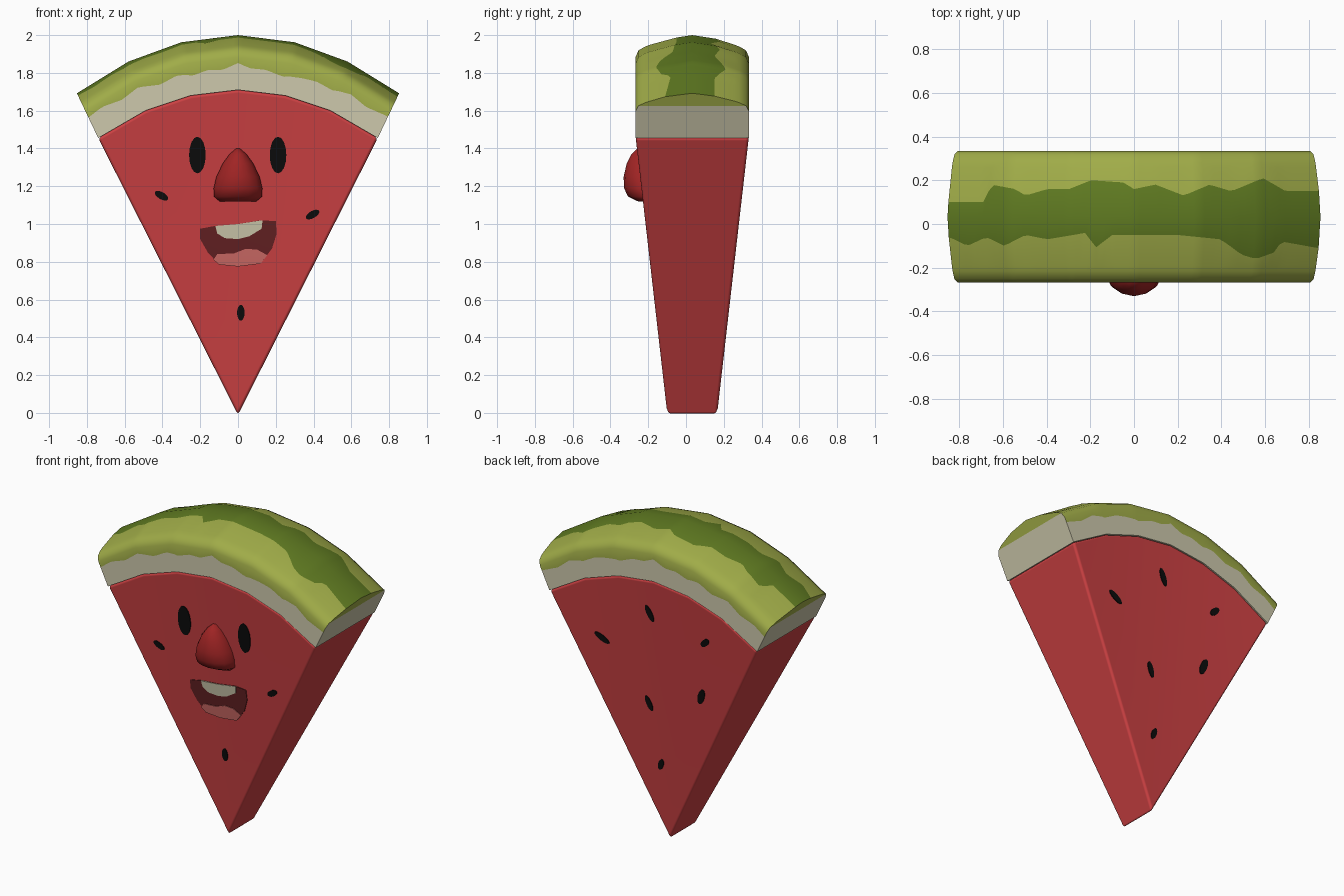
import bpy, bmesh, math

if "Cube" in bpy.data.objects:
    bpy.data.objects.remove(bpy.data.objects["Cube"])

YC = 0.033                                   # middle of the slice thickness
INNER = [(0, 1.71), (0.25, 1.68), (0.49, 1.60), (0.74, 1.455)]
OUTER = [(0, 2.0), (0.30, 1.962), (0.58, 1.86), (0.853, 1.692)]


def mirror_arc(pts):
    return [(-x, z) for x, z in reversed(pts[1:])] + pts


INNER, OUTER = mirror_arc(INNER), mirror_arc(OUTER)


def material(name, rgb):
    m = bpy.data.materials.new(name)
    lin = [(c / 255 / 12.92) if c < 11 else ((c / 255 + 0.055) / 1.055) ** 2.4 for c in rgb]
    m.diffuse_color = (*lin, 1)
    m.use_nodes = True
    m.node_tree.nodes["Principled BSDF"].inputs["Base Color"].default_value = m.diffuse_color
    return m


FLESH = material("flesh_red", (205, 65, 67))
NOSE = material("nose_red", (160, 36, 36))
PALE = material("pale_rind", (205, 200, 172))
LIGHT = material("light_green", (160, 172, 72))
DARK = material("dark_green", (95, 122, 33))
SEED = material("seed_black", (12, 12, 12))
MOUTH = material("mouth_maroon", (100, 33, 35))
TONGUE = material("tongue_pink", (205, 106, 101))


def make(name, verts, faces, mats, idx=None, angle=40, bevel=0):
    me = bpy.data.meshes.new(name)
    me.from_pydata(verts, [], faces)
    for m in mats:
        me.materials.append(m)
    if idx:
        me.polygons.foreach_set("material_index", idx)
    bm = bmesh.new()
    bm.from_mesh(me)
    bmesh.ops.recalc_face_normals(bm, faces=bm.faces)
    bm.to_mesh(me)
    bm.free()
    ob = bpy.data.objects.new(name, me)
    bpy.context.collection.objects.link(ob)
    bpy.ops.object.select_all(action='DESELECT')
    ob.select_set(True)
    bpy.context.view_layer.objects.active = ob
    bpy.ops.object.shade_smooth_by_angle(angle=math.radians(angle))
    if bevel:
        b = ob.modifiers.new("rounded_edges", 'BEVEL')
        b.width, b.segments, b.limit_method = bevel, 2, 'ANGLE'
        b.harden_normals = True
    return ob


def interp(table, x):
    if x <= table[0][0]:
        return table[0][1]
    for (a, p), (b, q) in zip(table, table[1:]):
        if x <= b:
            return p + (q - p) * (x - a) / (b - a)
    return table[-1][1]


def along(arc, u):                           # point on an arc, u from 0 to 6
    i = min(int(u), 5)
    f = u - i
    return [arc[i][k] * (1 - f) + arc[i + 1][k] * f for k in (0, 1)]


# Flesh wedge: a fan from the tip to the arc on both faces
verts, faces = [], []
for side in (-1, 1):
    verts.append((0, YC + side * 0.132, -0.01))
    verts += [(x, YC + side * 0.30, z) for x, z in INNER]
for i in range(1, 7):
    faces += [(0, i, i + 1), (8, 8 + i, 9 + i), (i, i + 1, i + 9, i + 8)]
faces += [(0, 1, 9, 8), (0, 7, 15, 8)]
make("flesh", verts, faces, [FLESH], bevel=0.016)

# Rind: swept cross-section with wavy colour borders
DOME = [(0, 1), (0.15, 0.92), (0.25, 0.79), (0.285, 0.72), (0.30, 0.60)]
STRIPE_BACK = [(-.85, .10), (-.69, .10), (-.66, .18), (-.55, .16), (-.5, .13), (-.4, .16),
               (-.3, .16), (-.2, .20), (-.05, .19), (0, .16), (.1, .18), (.23, .13),
               (.35, .18), (.45, .15), (.6, .21), (.7, .15), (.85, .15)]
STRIPE_FRONT = [(-.85, -.06), (-.77, -.10), (-.68, -.06), (-.6, -.10), (-.5, -.05),
                (-.4, -.07), (-.22, -.04), (-.18, -.11), (-.1, -.05), (.2, -.05),
                (.4, -.07), (.5, -.14), (.57, -.16), (.65, -.13), (.68, -.08), (.85, -.11)]
PALE_TOP = [(-1, .46), (-.9, .50), (-.78, .42), (-.66, .47), (-.52, .38), (-.4, .44),
            (-.3, .36), (-.2, .43), (-.1, .40), (0, .49), (.08, .42), (.18, .43), (.3, .34),
            (.42, .41), (.52, .44), (.64, .38), (.75, .48), (.86, .42), (1, .48)]
STEPS = 72
verts, faces, idx = [], [], []
for s in range(STEPS + 1):
    u = 6 * s / STEPS
    (xi, zi), (xo, zo) = along(INNER, u), along(OUTER, u)
    w = interp(PALE_TOP, u / 3 - 1)
    side = [(0.30, 0), (0.30, w)] + [(h, interp(DOME, h)) for h in (0.30, 0.285, 0.25, 0.225)]
    d1, d2 = interp(STRIPE_FRONT, xo) - YC, interp(STRIPE_BACK, xo) - YC
    section = [(-h, t) for h, t in side]
    section += [(y, interp(DOME, abs(y))) for y in (d1, 0, d2)]
    section += [(h, t) for h, t in reversed(side)]
    verts += [(xi + (xo - xi) * t, YC + y, zi + (zo - zi) * t) for y, t in section]
N = 15
for s in range(STEPS):
    for k in range(N):
        a, b = s * N + k, s * N + (k + 1) % N
        faces.append((a, b, b + N, a + N))
        idx.append(0 if k in (0, 13, 14) else 2 if k in (6, 7) else 1)
for base in (0, STEPS * N):                  # end caps
    for k in range(6):
        faces.append(tuple(base + j for j in (k, k + 1, N - 2 - k, N - 1 - k)))
        idx.append(0 if k < 3 else 1)
    faces.append((base + 6, base + 7, base + 8))
    idx.append(1)
make("rind", verts, faces, [PALE, LIGHT, DARK], idx)


# Height of the slanted faces, so details can lie on them
def half_depth(x, z):
    z += 0.01
    for (px, pz), (qx, qz) in zip(INNER, INNER[1:]):
        pz, qz = pz + 0.01, qz + 0.01
        det = px * qz - qx * pz
        a, b = (x * qz - qx * z) / det, (px * z - x * pz) / det
        if a >= -1e-6 and b >= -1e-6:
            return 0.132 + 0.168 * (a + b)
    return 0.30


def plate(name, pts, mat, side=-1, lift=0.005):
    n = len(pts)
    c = (sum(p[0] for p in pts) / n, sum(p[1] for p in pts) / n)
    vs = [(x, YC + side * (half_depth(x, z) + lift), z) for x, z in pts + [c]]
    vs += [(x, YC + side * (half_depth(x, z) - 0.002), z) for x, z in pts]
    fs = []
    for i in range(n):
        j = (i + 1) % n
        fs += [(i, j, n), (i, j, n + 1 + j, n + 1 + i)]
    make(name, vs, fs, [mat])


def oval(x, z, length, width, deg):
    c, s = math.cos(math.radians(deg)), math.sin(math.radians(deg))
    ring = [(length * math.cos(k * math.pi / 8), width * math.sin(k * math.pi / 8))
            for k in range(16)]
    return [(x + p * c - q * s, z + p * s + q * c) for p, q in ring]


# Eyes and seeds
for name, x in (("left_eye", -0.215), ("right_eye", 0.212)):
    plate(name, oval(x, 1.365, 0.097, 0.044, 90), SEED)
for x, z, l, w, deg in [(-.405, 1.15, .04, .019, -30), (.395, 1.05, .04, .019, 30),
                        (.015, .53, .042, .02, 90)]:
    plate("front_seed", oval(x, z, l, w, deg), SEED)
for x, z, l, w, deg in [(.39, 1.23, .055, .02, 28), (.04, 1.485, .055, .02, 65),
                        (-.353, 1.40, .038, .02, 137), (.085, .873, .05, .019, 68),
                        (-.30, 1.025, .054, .023, 109), (.028, .48, .038, .018, 109)]:
    plate("back_seed", oval(x, z, l, w, deg), SEED, side=1)

# Mouth, teeth and tongue
plate("mouth", [(-.2, .975), (-.12, .99), (0, 1.0), (.12, 1.02), (.2, 1.015), (.205, .95),
                (.18, .87), (.12, .79), (0, .775), (-.1, .785), (-.16, .85), (-.2, .92)], MOUTH, lift=0.004)
plate("teeth", [(-.12, .99), (0, 1.0), (.13, 1.02), (.125, .975), (.06, .935), (0, .92),
                (-.07, .925), (-.11, .95)], PALE, lift=0.008)
plate("tongue", [(-.13, .81), (-.11, .84), (-.02, .845), (.04, .868), (.1, .865), (.155, .835),
                 (.12, .79), (0, .775), (-.1, .785)], TONGUE, lift=0.008)

# Nose: stacked rings in a rounded cone
RINGS = [(1.12, .10, .045), (1.145, .130, .095), (1.19, .132, .112), (1.25, .117, .108),
         (1.32, .083, .085), (1.37, .046, .055), (1.40, .010, .020)]
verts, faces, M = [], [], 14
for z, w, d in RINGS:
    for k in range(M):
        a = 2 * math.pi * k / M
        verts.append((w * math.sin(a), YC - half_depth(0, z) - d * math.cos(a), z))
for r in range(len(RINGS) - 1):
    for k in range(M):
        a, b = r * M + k, r * M + (k + 1) % M
        faces.append((a, b, b + M, a + M))
faces += [tuple(range(M)), tuple(range(len(verts) - M, len(verts)))]
make("nose", verts, faces, [NOSE], angle=50)
